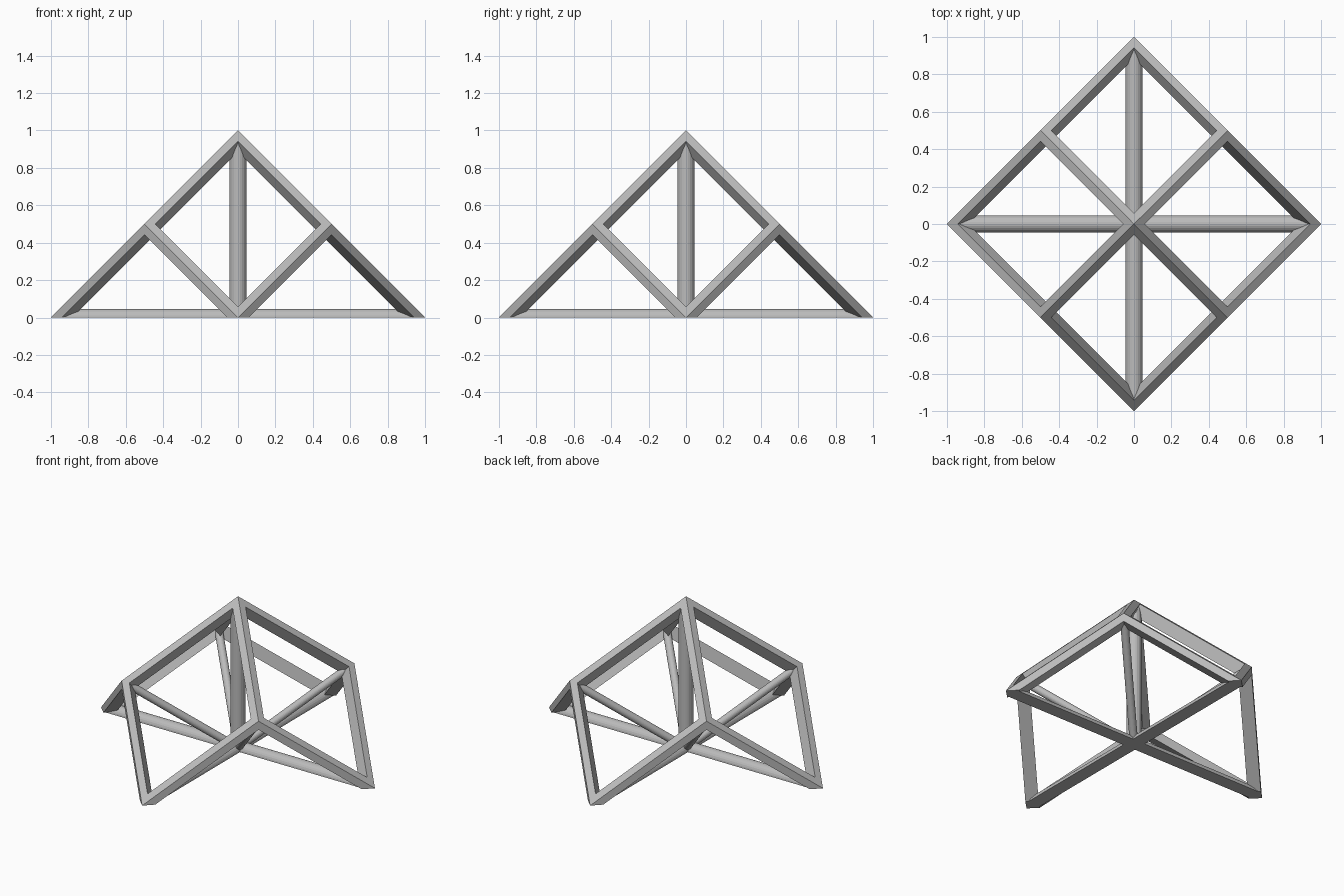
import bpy
import bmesh
import math
from mathutils import Matrix, Vector

cube = bpy.data.objects.get("Cube")
if cube:
    bpy.data.objects.remove(cube, do_unlink=True)

BAND = 0.046         # width of the outer bands of the frame
SPOKE = 0.045        # radius of the axis spokes
BRACE = 0.025        # radius of the diagonal braces

grey = bpy.data.materials.new("plain grey")
grey.use_nodes = True
grey.diffuse_color = (0.5, 0.5, 0.5, 1)
grey.node_tree.nodes["Principled BSDF"].inputs["Base Color"].default_value = grey.diffuse_color


def finish(bm, name):
    bmesh.ops.recalc_face_normals(bm, faces=bm.faces)
    mesh = bpy.data.meshes.new(name)
    bm.to_mesh(mesh)
    bm.free()
    mesh.materials.append(grey)
    obj = bpy.data.objects.new(name, mesh)
    bpy.context.collection.objects.link(obj)
    return obj


def keep_side(bm, normal):
    """Cut through the origin, keeping the side the normal points to."""
    bmesh.ops.bisect_plane(bm, geom=bm.verts[:] + bm.edges[:] + bm.faces[:],
                           plane_co=(0, 0, 0), plane_no=normal,
                           clear_inner=True, dist=1e-6)


def close_floor(bm):
    keep_side(bm, (0, 0, 1))
    rim = [e for e in bm.edges if e.is_boundary]
    bmesh.ops.holes_fill(bm, edges=rim, sides=0)


def mitred_beam():
    """Kite-section beam from a three-way joint to the x corner, open ends."""
    bm = bmesh.new()
    joint, corner = Vector((0.5, 0.5, 0.5)), Vector((1, 0, 0))
    run = corner - joint
    n1, n2 = Vector((1, 1, 0)).normalized(), Vector((1, 0, 1)).normalized()
    u1 = -(n2 - n1 * n1.dot(n2)).normalized()
    u2 = -(n1 - n2 * n1.dot(n2)).normalized()
    section = [Vector(), u1 * BAND, (u1 + u2) * 2 * BAND, u2 * BAND]
    rings = [[bm.verts.new(joint + run * t + s) for s in section] for t in (-0.5, 1.5)]
    for i in range(4):
        j = (i + 1) % 4
        bm.faces.new((rings[0][i], rings[0][j], rings[1][j], rings[1][i]))
    for normal in ((0, 1, 0), (0, 0, 1), (1, -1, 0), (1, 0, -1)):
        keep_side(bm, normal)
    mesh = bpy.data.meshes.new("beam_part")
    bm.to_mesh(mesh)
    bm.free()
    return mesh


# Outer frame: three beams per quarter, repeated around the upright axis
beam = mitred_beam()
cycle = Matrix(((0, 0, 1, 0), (1, 0, 0, 0), (0, 1, 0, 0), (0, 0, 0, 1)))
frame = bmesh.new()
for quarter in range(4):
    turn = Matrix.Rotation(quarter * math.pi / 2, 4, 'Z')
    for axis in (Matrix.Identity(4), cycle, cycle @ cycle):
        part = beam.copy()
        part.transform(turn @ axis)
        frame.from_mesh(part)
        bpy.data.meshes.remove(part)
bpy.data.meshes.remove(beam)
bmesh.ops.remove_doubles(frame, verts=frame.verts, dist=1e-4)
close_floor(frame)
bmesh.ops.recalc_face_normals(frame, faces=frame.faces)
bmesh.ops.dissolve_limit(frame, angle_limit=0.01, verts=frame.verts, edges=frame.edges)
finish(frame, "outer_frame")


def rod(name, start, end, radius):
    bm = bmesh.new()
    start, end = Vector(start), Vector(end)
    axis = end - start
    place = Matrix.Translation((start + end) / 2) @ axis.to_track_quat('Z', 'Y').to_matrix().to_4x4()
    bmesh.ops.create_cone(bm, cap_ends=True, segments=24, radius1=radius,
                          radius2=radius, depth=axis.length, matrix=place)
    close_floor(bm)
    finish(bm, name)


# Axis spokes, the two level ones halved by the floor
rod("upright_spoke", (0, 0, 0), (0, 0, 0.95), SPOKE)
rod("cross_spoke", (-0.95, 0, 0), (0.95, 0, 0), SPOKE)
rod("depth_spoke", (0, -0.95, 0), (0, 0.95, 0), SPOKE)

# Thin diagonal braces from the centre to the three-way joints
for side, sx in (("left", 1), ("right", -1)):
    for face, sy in (("back", 1), ("front", -1)):
        rod(f"{face}_{side}_brace", (0, 0, 0), Vector((sx, sy, 1)) * 0.485, BRACE)
